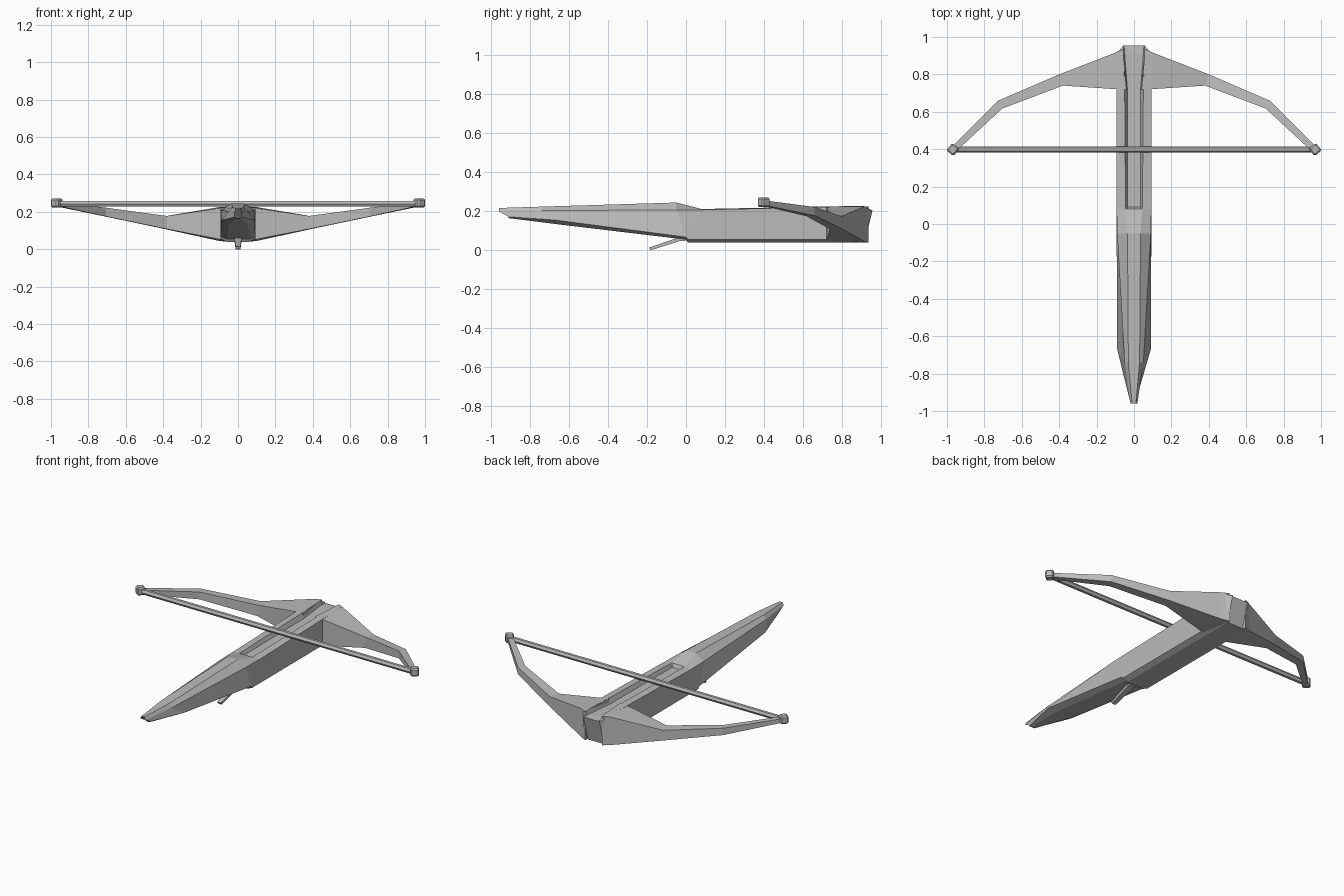
import bpy, bmesh, math
from mathutils import Matrix

cube = bpy.data.objects.get("Cube")
if cube:
    bpy.data.objects.remove(cube)

grey = bpy.data.materials.new("plain_grey")
grey.use_nodes = True
colour = (0.5, 0.5, 0.5, 1)
grey.diffuse_color = colour
grey.node_tree.nodes["Principled BSDF"].inputs["Base Color"].default_value = colour


def finish(name, bm):
    bmesh.ops.recalc_face_normals(bm, faces=bm.faces[:])
    mesh = bpy.data.meshes.new(name)
    bm.to_mesh(mesh)
    bm.free()
    mesh.materials.append(grey)
    obj = bpy.data.objects.new(name, mesh)
    bpy.context.collection.objects.link(obj)
    return obj


def mirrored(obj):
    obj.modifiers.new("Mirror", "MIRROR").use_mirror_merge = False
    return obj


def loft(name, rings):
    """Skin a list of closed rings and cap both ends."""
    bm = bmesh.new()
    loops = [[bm.verts.new(p) for p in ring] for ring in rings]
    n = len(loops[0])
    for a, b in zip(loops, loops[1:]):
        for i in range(n):
            j = (i + 1) % n
            bm.faces.new((a[i], a[j], b[j], b[i]))
    bm.faces.new(loops[0])
    bm.faces.new(loops[-1])
    return finish(name, bm)


def stock_ring(y_low, y_top, low, side, shoulder, ridge, floor):
    """Symmetric section from half-width and height pairs."""
    half = [(low, y_low), (side, y_low), (shoulder, y_top), (ridge, y_top), (floor, y_top)]
    right = [(x, y, z) for (x, z), y in half]
    return right + [(-x, y, z) for x, y, z in reversed(right)]


# Stock: tapered butt, raised hump, grooved rail and wedge-shaped nose
base, edge = (.06, .04), (.093, .055)
stock = loft("stock", [
    stock_ring(-.91, -.96, (.012, .165), (.02, .172), (.018, .2), (.01, .217), (.006, .217)),
    stock_ring(-.67, -.74, (.05, .135), (.09, .155), (.05, .203), (.03, .224), (.02, .224)),
    stock_ring(0, -.05, (.06, .055), (.093, .068), (.09, .208), (.035, .245), (.025, .245)),
    stock_ring(.01, .08, base, edge, (.093, .208), (.045, .212), (.035, .212)),
    stock_ring(.09, .09, base, edge, (.093, .208), (.045, .212), (.035, .19)),
    stock_ring(.72, .72, base, edge, (.093, .222), (.05, .225), (.035, .195)),
    stock_ring(.91, .91, base, edge, (.093, .225), (.056, .228), (.05, .2)),
    stock_ring(.915, .955, (.045, .04), (.055, .055), (.057, .2), (.056, .205), (.053, .198)),
])

# Bow limbs: x, then outer and inner edges as (y, low, high)
stations = [
    (.05, (.935, .04, .225), (.72, .045, .225)),
    (.093, (.915, .045, .225), (.72, .05, .222)),
    (.39, (.8, .11, .175), (.74, .108, .178)),
    (.715, (.66, .178, .222), (.617, .175, .222)),
    (.965, (.41, .23, .255), (.385, .23, .255)),
]
limb = loft("bow_limb", [
    [(x + .01, o[0], o[1]), (x + .01, o[0], o[2]), (x - .01, i[0], i[2]), (x - .01, i[0], i[1])]
    for x, o, i in stations])
mirrored(limb)

# String and the knobs holding its ends
bm = bmesh.new()
bmesh.ops.create_cone(bm, cap_ends=True, segments=6, radius1=.017, radius2=.017, depth=1.92,
                      matrix=Matrix.Translation((0, .398, .243)) @ Matrix.Rotation(math.pi / 2, 4, "Y"))
finish("bow_string", bm)

bm = bmesh.new()
bmesh.ops.create_cube(bm, size=.05, matrix=Matrix.Translation((.969, .398, .247))
                      @ Matrix.Rotation(math.radians(40), 4, "Z"))
bmesh.ops.bevel(bm, geom=bm.edges[:], offset=.008, segments=1, affect="EDGES")
mirrored(finish("string_knob", bm))

# Trigger lever slanting back under the stock
loft("trigger", [
    [(w, y, z) for w, y, z in ((-h, y0, z0), (h, y0, z0), (h, y1, z1), (-h, y1, z1))]
    for h, y0, z0, y1, z1 in ((.013, -.183, 0, -.19, .014), (.02, -.03, .048, -.04, .065),
                             (.02, .015, .05, .015, .07))])
